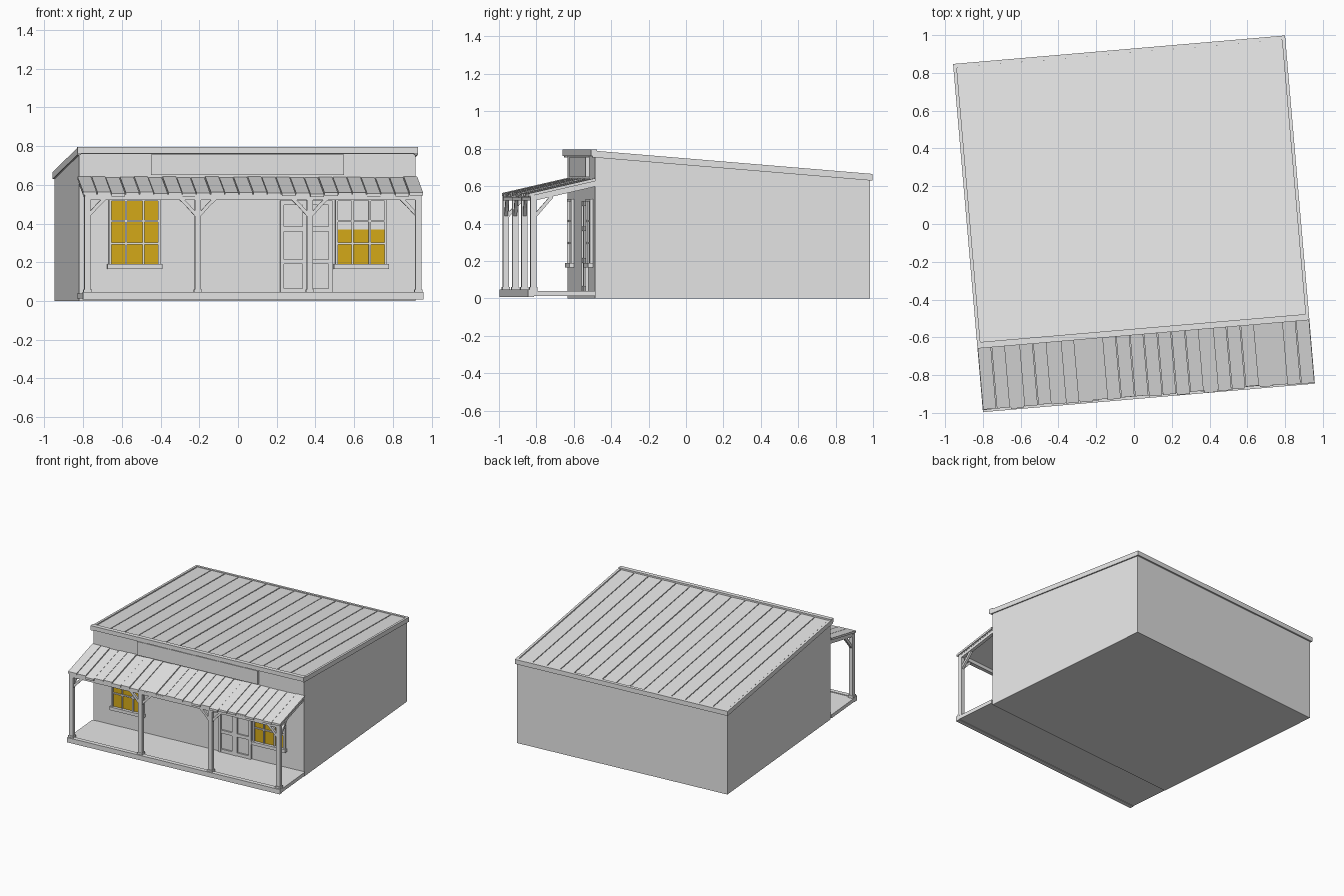
import bpy, bmesh, math, random
from mathutils import Matrix, Vector

random.seed(4)
cube = bpy.data.objects.get("Cube")
if cube:
    bpy.data.objects.remove(cube, do_unlink=True)

TURN = Matrix.Rotation(math.radians(4.9), 4, 'Z')  # whole house stands slightly turned


def material(name, rgb):
    m = bpy.data.materials.new(name)
    m.use_nodes = True
    m.diffuse_color = (*rgb, 1)
    m.node_tree.nodes["Principled BSDF"].inputs["Base Color"].default_value = (*rgb, 1)
    return m


GREY = material("weathered_grey", (0.8, 0.8, 0.8))
GOLD = material("lamplight_gold", (0.68, 0.41, 0.01))


class Part:
    """Collects simple solids into one named object."""

    def __init__(self, name, mat=GREY):
        self.name, self.mat, self.bm = name, mat, bmesh.new()

    def prism(self, profile, x0, x1):
        # side profile of (y, z) points, extruded along x
        a = [self.bm.verts.new((x0, y, z)) for y, z in profile]
        b = [self.bm.verts.new((x1, y, z)) for y, z in profile]
        self.bm.faces.new(a)
        self.bm.faces.new(b[::-1])
        for i in range(len(a)):
            j = (i + 1) % len(a)
            self.bm.faces.new((a[i], b[i], b[j], a[j]))

    def box(self, x0, x1, y0, y1, z0, z1):
        self.prism([(y0, z0), (y1, z0), (y1, z1), (y0, z1)], x0, x1)

    def slab(self, x0, x1, y0, y1, top, thick):
        # sloping board whose upper side follows the function top(y)
        self.prism([(y0, top(y0) - thick), (y1, top(y1) - thick),
                    (y1, top(y1)), (y0, top(y0))], x0, x1)

    def bar(self, p, q, w):
        p, q = Vector(p), Vector(q)
        d = q - p
        m = (Matrix.Translation((p + q) / 2) @ d.to_track_quat('Z', 'Y').to_matrix().to_4x4()
             @ Matrix.Diagonal((w, w, d.length, 1)))
        bmesh.ops.create_cube(self.bm, size=1, matrix=m)

    def done(self):
        bmesh.ops.recalc_face_normals(self.bm, faces=self.bm.faces)
        me = bpy.data.meshes.new(self.name)
        self.bm.to_mesh(me)
        self.bm.free()
        me.transform(TURN)
        me.materials.append(self.mat)
        bpy.context.collection.objects.link(bpy.data.objects.new(self.name, me))


HALF = 0.882              # half width of both roofs
FRONT, BACK = -0.578, 0.926
WALL = -0.562             # front wall plane
EAVE = -0.92              # porch front edge


def roof_z(y):
    return 0.79 - (y - FRONT) * 0.083


def porch_z(y):
    return 0.558 + (y - EAVE) * 0.23


# House body with sloping top
p = Part("house_walls")
p.prism([(WALL, 0), (0.912, 0), (0.912, roof_z(0.912) - 0.02),
         (WALL, roof_z(WALL) - 0.02)], -0.872, 0.872)
p.done()

# Main roof: deck, long planks and rim boards
p = Part("roof_deck")
p.slab(-HALF + 0.005, HALF - 0.005, FRONT, BACK - 0.005, lambda y: roof_z(y) - 0.012, 0.018)
p.done()

p = Part("roof_planks")
count = 15
step = 2 * (HALF - 0.02) / count
for i in range(count):
    x = -HALF + 0.02 + i * step
    lift = random.uniform(0.004, 0.007)
    p.slab(x + 0.003, x + step - 0.003, FRONT + 0.02, BACK - 0.02,
           lambda y: roof_z(y) - lift, 0.008)
p.done()

p = Part("roof_rim")
for s in (-1, 1):
    p.slab(s * HALF, s * (HALF - 0.018), FRONT, BACK, roof_z, 0.036)
p.slab(-HALF, HALF, BACK - 0.022, BACK, roof_z, 0.036)
p.box(-HALF, HALF, FRONT - 0.008, FRONT + 0.025, 0.762, 0.795)
p.done()

# Long board over the porch
p = Part("front_board")
p.box(-0.5, 0.5, WALL - 0.02, WALL, 0.65, 0.757)
p.done()

# Porch roof with uneven planks
p = Part("porch_roof_deck")
p.slab(-HALF + 0.01, HALF - 0.01, EAVE + 0.01, WALL, lambda y: porch_z(y) - 0.01, 0.01)
p.done()

p = Part("porch_roof_planks")
count = 24
step = 2 * HALF / count
for i in range(count):
    x = -HALF + i * step
    lift = random.uniform(-0.004, 0.004)
    p.slab(x + 0.002, x + step - 0.002, EAVE + random.uniform(-0.004, 0.012), WALL,
           lambda y: porch_z(y) + lift, 0.016)
p.done()

# Porch floor
p = Part("porch_floor")
p.box(-HALF, HALF, EAVE, WALL, 0.012, 0.04)
p.box(-HALF, HALF, EAVE - 0.004, EAVE + 0.03, 0.008, 0.046)
p.done()

# Posts, beams and braces
POST_Y = -0.893
posts = Part("porch_posts")
braces = Part("porch_braces")
for x in (-0.857, -0.285, 0.295, 0.857):
    posts.box(x - 0.016, x + 0.016, POST_Y - 0.016, POST_Y + 0.016, 0.03, 0.54)
    posts.box(x - 0.021, x + 0.021, POST_Y - 0.021, POST_Y + 0.021, 0.04, 0.06)
    for s in (-1, 1):
        if abs(x + s * 0.08) < HALF:
            braces.bar((x, POST_Y, 0.435), (x + s * 0.05, POST_Y, 0.49), 0.018)
            braces.bar((x + s * 0.046, POST_Y, 0.487), (x + s * 0.09, POST_Y, 0.53), 0.018)
    if abs(x) > 0.5:
        braces.bar((x, POST_Y, 0.43), (x, POST_Y + 0.1, 0.545), 0.018)
posts.done()
braces.done()

p = Part("porch_beams")
p.box(-0.873, 0.873, POST_Y - 0.015, POST_Y + 0.015, 0.522, 0.55)
for x in (-0.857, -0.285, 0.295, 0.857):
    p.slab(x - 0.013, x + 0.013, POST_Y, WALL, lambda y: porch_z(y) - 0.018, 0.025)
p.done()

# Windows: frame, glazing bars, sill and lit glass
for name, x0, x1, lit in (("right_window", -0.718, -0.45, 0.52),
                          ("left_window", 0.455, 0.723, 0.37)):
    z0, z1 = 0.18, 0.53
    p = Part(name + "_frame")
    for x in (x0, x1 - 0.013):
        p.box(x, x + 0.013, WALL - 0.016, WALL, z0, z1)
    p.box(x0, x1, WALL - 0.016, WALL, z1 - 0.013, z1)
    p.box(x0 - 0.008, x1 + 0.008, WALL - 0.026, WALL, z0 - 0.015, z0 + 0.01)
    for i in (1, 2):
        x = x0 + (x1 - x0) * i / 3
        z = z0 + (z1 - z0) * i / 3
        p.box(x - 0.005, x + 0.005, WALL - 0.012, WALL, z0, z1)
        p.box(x0, x1, WALL - 0.012, WALL, z - 0.005, z + 0.005)
    p.done()
    p = Part(name + "_glass", GOLD)
    p.box(x0 + 0.012, x1 - 0.012, WALL - 0.003, WALL + 0.002, z0 + 0.009, lit)
    p.done()

# Double door: frame and rails around sunken panels
p = Part("double_door")
for x0, x1 in ((0.17, 0.305), (0.305, 0.44)):
    for x in (x0, x1 - 0.02):
        p.box(x, x + 0.02, WALL - 0.014, WALL, 0.04, 0.52)
    for z in (0.04, 0.19, 0.36, 0.495):
        p.box(x0, x1, WALL - 0.012, WALL, z, z + 0.025)
p.done()
